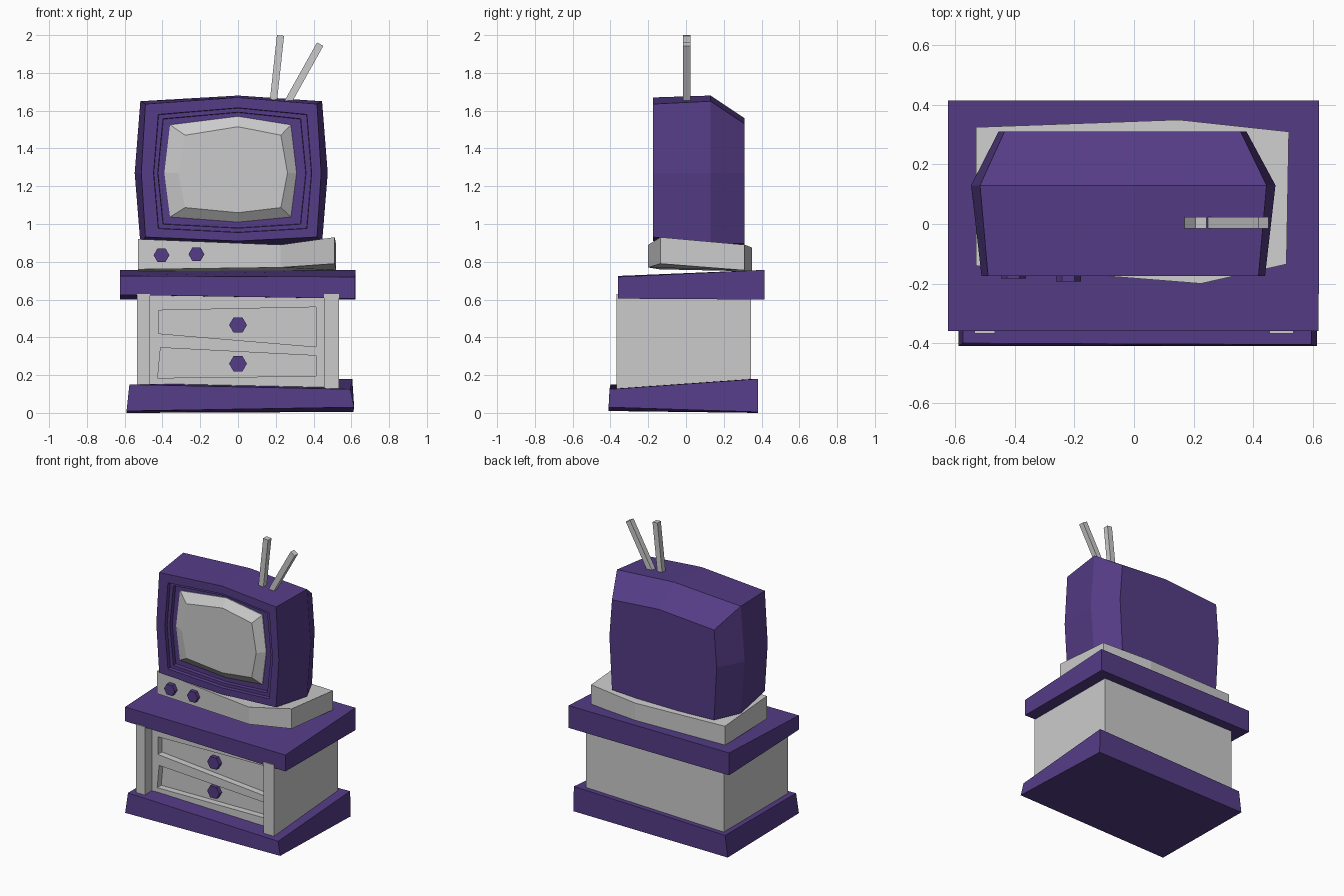
import bpy, bmesh, math
from mathutils import Vector

if "Cube" in bpy.data.objects:
    bpy.data.objects.remove(bpy.data.objects["Cube"])

purple = bpy.data.materials.new("purple")
purple.diffuse_color = (0.09, 0.045, 0.24, 1)
purple.use_nodes = True
purple.node_tree.nodes["Principled BSDF"].inputs["Base Color"].default_value = purple.diffuse_color


def loft(name, rings, mat=None):
    """Skin a stack of equal-length point rings and cap both ends."""
    bm = bmesh.new()
    vs = [[bm.verts.new(p) for p in r] for r in rings]
    n = len(rings[0])
    for a, b in zip(vs, vs[1:]):
        for i in range(n):
            j = (i + 1) % n
            bm.faces.new((a[i], a[j], b[j], b[i]))
    bm.faces.new(vs[0])
    bm.faces.new(vs[-1])
    bmesh.ops.recalc_face_normals(bm, faces=bm.faces)
    me = bpy.data.meshes.new(name)
    bm.to_mesh(me)
    bm.free()
    ob = bpy.data.objects.new(name, me)
    bpy.context.collection.objects.link(ob)
    if mat:
        me.materials.append(mat)
    return ob


def slab(name, outline, z_low, z_high, mat=None):
    """Plan outline with its own bottom and top height at each corner."""
    loft(name, [[(x, y, z) for (x, y), z in zip(outline, zs)]
                for zs in (z_low, z_high)], mat)


def knob(name, x, z, r, y0, y1):
    ring = [(x + r * math.cos(i * math.pi / 3), z + r * math.sin(i * math.pi / 3))
            for i in range(6)]
    loft(name, [[(a, y, b) for a, b in ring] for y in (y0, y1)], purple)


def tube_ring(y, xl, xr, zb, zt, cx, cz):
    """Eight-sided bulging rectangle; corners pulled in by cx, cz."""
    zm = 1.27
    return [(xl, y, zm), (xl + cx, y, zt - cz), (0, y, zt), (xr - cx, y, zt - cz),
            (xr, y, zm), (xr - cx, y, zb + cz * 0.6), (0, y, zb),
            (xl + cx, y, zb + cz * 0.6)]


# crooked plinth and tabletop (corners: front left, front right, back right, back left)
loft("plinth", [
    [(-0.59, -0.41, 0.01), (0.615, -0.41, 0.03), (0.61, 0.38, 0.005), (-0.59, 0.38, 0)],
    [(-0.575, -0.40, 0.15), (0.595, -0.405, 0.125), (0.605, 0.38, 0.18), (-0.57, 0.38, 0.15)],
], purple)
slab("tabletop", [(-0.625, -0.36), (0.62, -0.36), (0.622, 0.415), (-0.625, 0.415)],
     (0.625, 0.605, 0.60, 0.60), (0.725, 0.72, 0.757, 0.757), purple)

# cabinet with a recessed front between two posts
plan = [(-0.535, -0.367), (-0.467, -0.367), (-0.467, -0.29), (0.455, -0.29),
        (0.455, -0.367), (0.535, -0.367), (0.535, 0.345), (-0.535, 0.345)]
cabinet = loft("cabinet", [[(x, y, z) for x, y in plan] for z in (0.10, 0.63)])

# drawer pockets and knobs
drawers = [("upper", [(-0.42, 0.42), (0.412, 0.35), (0.412, 0.56), (-0.42, 0.543)], 0.465),
           ("lower", [(-0.425, 0.185), (0.412, 0.195), (0.412, 0.303), (-0.41, 0.345)], 0.26)]
for label, quad, kz in drawers:
    cutter = loft(label + "_drawer_cutter",
                  [[(x, y, z) for x, z in quad] for y in (-0.33, -0.245)])
    cutter.hide_render = True
    mod = cabinet.modifiers.new(label, "BOOLEAN")
    mod.operation, mod.solver, mod.object = "DIFFERENCE", "EXACT", cutter
    bpy.context.view_layer.objects.active = cabinet
    bpy.ops.object.modifier_apply(modifier=label)
    bpy.data.objects.remove(cutter)
    knob(label + "_drawer_knob", 0, kz, 0.047, -0.24, -0.275)

# television foot
slab("television_foot",
     [(-0.53, -0.14), (0.225, -0.20), (0.512, -0.135), (0.52, 0.31), (0.15, 0.35), (-0.53, 0.325)],
     (0.76, 0.77, 0.79, 0.755, 0.75, 0.75), (0.92, 0.89, 0.93, 0.89, 0.875, 0.885))
knob("left_dial", -0.405, 0.835, 0.042, -0.13, -0.183)
knob("right_dial", -0.22, 0.84, 0.042, -0.13, -0.193)

# television shell with a stepped screen surround
loft("television_shell", [tube_ring(*r) for r in [
    (0.31, -0.455, 0.378, 0.88, 1.56, 0.02, 0.03),
    (0.13, -0.547, 0.475, 0.88, 1.68, 0.03, 0.03),
    (-0.175, -0.512, 0.44, 0.91, 1.67, 0.022, 0.035),
    (-0.175, -0.447, 0.39, 0.955, 1.615, 0.025, 0.035),
    (-0.15, -0.445, 0.388, 0.957, 1.613, 0.025, 0.035),
    (-0.15, -0.425, 0.36, 0.978, 1.592, 0.028, 0.035),
    (-0.125, -0.423, 0.358, 0.98, 1.59, 0.028, 0.035),
    (-0.125, -0.38, 0.30, 1.02, 1.56, 0.03, 0.04),
]], purple)

# bulging screen
loft("screen", [tube_ring(*r) for r in [
    (-0.11, -0.39, 0.31, 1.01, 1.57, 0.03, 0.045),
    (-0.13, -0.39, 0.31, 1.01, 1.57, 0.03, 0.045),
    (-0.172, -0.315, 0.262, 1.06, 1.515, 0.035, 0.045),
]])

# aerials
for label, a, b in (("left", (0.184, 1.62), (0.225, 1.998)),
                    ("right", (0.25, 1.62), (0.435, 1.952))):
    d = Vector((b[0] - a[0], 0, b[1] - a[1])).normalized()
    side = Vector((d.z, 0, -d.x)) * 0.019
    depth = Vector((0, 0.019, 0))
    loft(label + "_aerial", [
        [Vector((x, 0.004, z)) + side * s + depth * t
         for s, t in ((-1, -1), (1, -1), (1, 1), (-1, 1))]
        for x, z in (a, b)])
